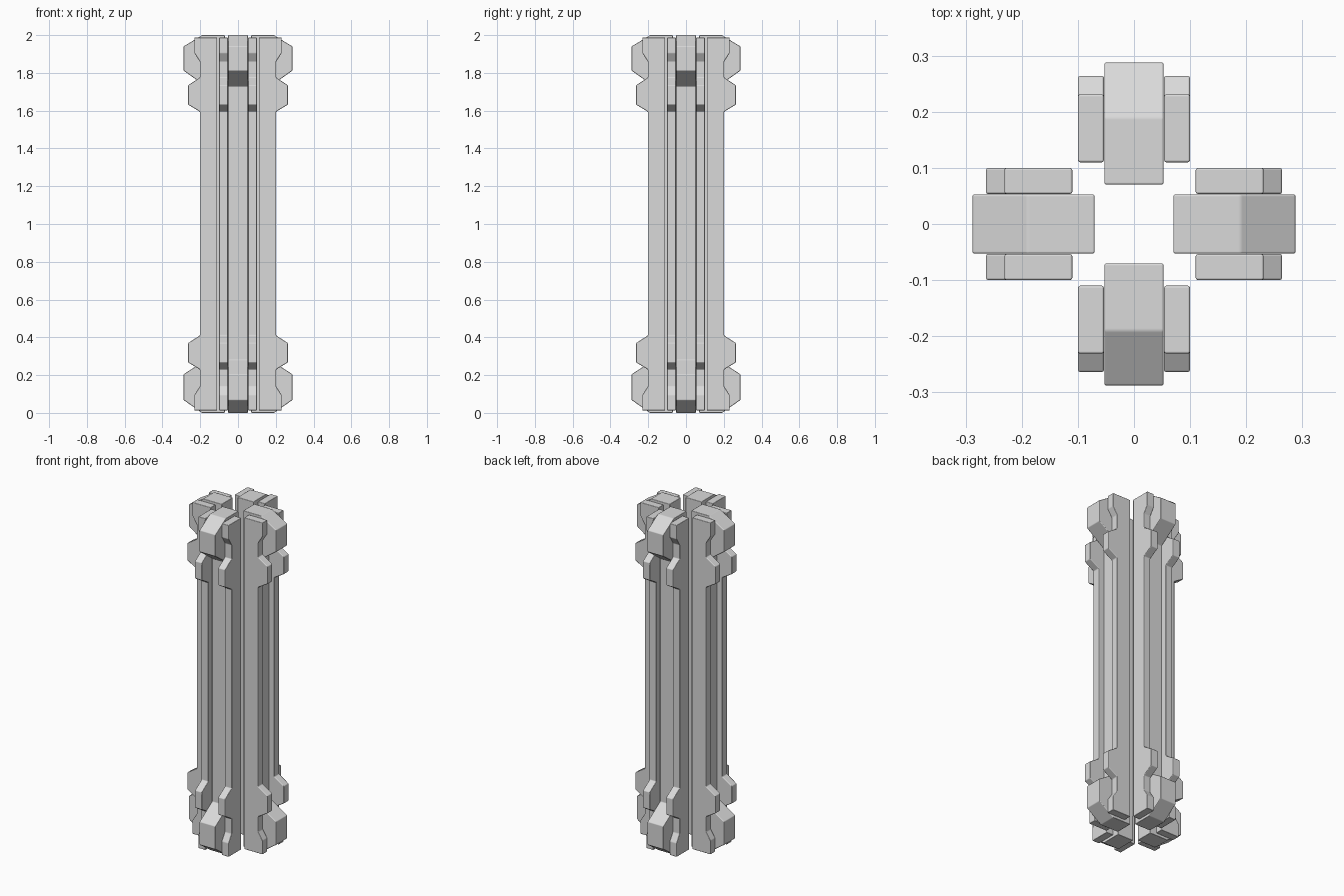
import bpy
import bmesh
import math
from mathutils import Matrix

cube = bpy.data.objects.get("Cube")
if cube:
    bpy.data.objects.remove(cube, do_unlink=True)

# Single light grey finish
grey = bpy.data.materials.new("light_grey")
grey.use_nodes = True
grey.diffuse_color = (0.7, 0.7, 0.7, 1)
grey.node_tree.nodes["Principled BSDF"].inputs["Base Color"].default_value = (0.7, 0.7, 0.7, 1)

# Outlines as (distance from axis, height); the core shaft is recessed
CORE = [(0.07, 0), (0.19, 0), (0.288, 0.068), (0.288, 0.205), (0.17, 0.28),
        (0.17, 1.728), (0.288, 1.812), (0.288, 1.94), (0.19, 2), (0.07, 2)]
lower = [(0.11, 0.013), (0.231, 0.013), (0.231, 0.095), (0.202, 0.14),
         (0.202, 0.23), (0.264, 0.267), (0.264, 0.37), (0.202, 0.41)]
SIDE = lower + [(r, 2 - z) for r, z in reversed(lower)]
# Upper shoulder block sits slightly differently from the lower one
SIDE[8:12] = [(0.202, 1.595), (0.264, 1.632), (0.264, 1.735), (0.202, 1.775)]


def plate(name, outline, y0, y1, angle):
    """Extrude an outline sideways and turn it round the central axis."""
    bm = bmesh.new()
    face = bm.faces.new([bm.verts.new((r, y0, z)) for r, z in outline])
    new = bmesh.ops.extrude_face_region(bm, geom=[face])["geom"]
    bmesh.ops.translate(bm, vec=(0, y1 - y0, 0),
                        verts=[v for v in new if isinstance(v, bmesh.types.BMVert)])
    bmesh.ops.recalc_face_normals(bm, faces=bm.faces)
    bm.transform(Matrix.Rotation(angle, 4, "Z"))
    mesh = bpy.data.meshes.new(name)
    bm.to_mesh(mesh)
    bm.free()
    mesh.materials.append(grey)
    obj = bpy.data.objects.new(name, mesh)
    bpy.context.collection.objects.link(obj)
    bpy.ops.object.select_all(action="DESELECT")
    obj.select_set(True)
    bpy.context.view_layer.objects.active = obj
    bpy.ops.object.shade_smooth_by_angle(angle=math.radians(35))
    # Softened edges
    bevel = obj.modifiers.new("edge_bevel", "BEVEL")
    bevel.width = 0.004
    bevel.segments = 2
    bevel.limit_method = "ANGLE"
    bevel.angle_limit = math.radians(20)
    bevel.harden_normals = True


# Four identical arms, each a core plate between two side plates
for i, side in enumerate(("left", "back", "right", "front")):
    turn = i * math.pi / 2
    plate(side + "_core_plate", CORE, -0.053, 0.053, turn)
    plate(side + "_side_plate_a", SIDE, 0.0535, 0.1, turn)
    plate(side + "_side_plate_b", SIDE, -0.1, -0.0535, turn)
